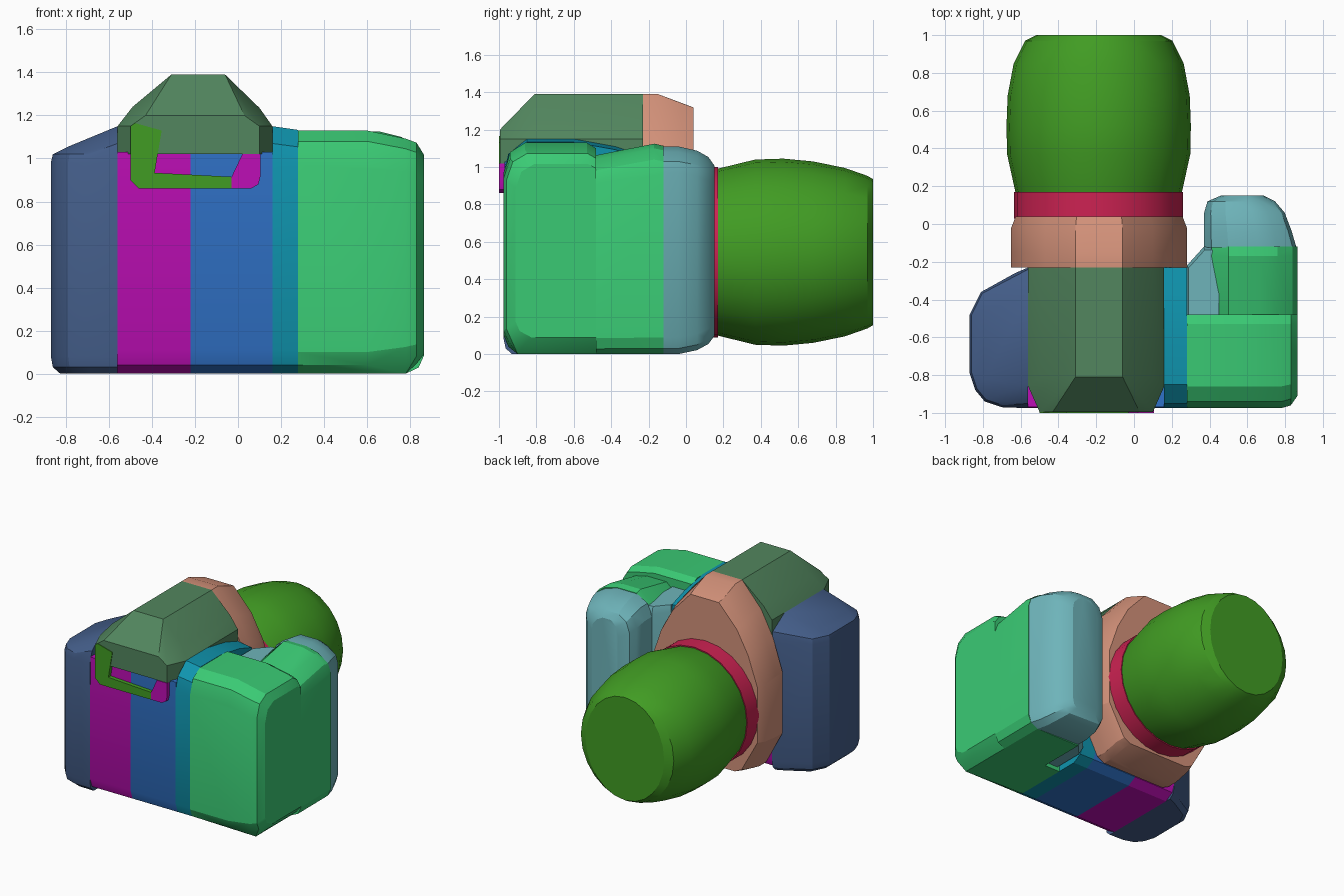
import bpy, bmesh, math

cube = bpy.data.objects.get("Cube")
if cube:
    bpy.data.objects.remove(cube, do_unlink=True)


def colour(name, r, g, b):
    lin = [((c / 255 + 0.055) / 1.055) ** 2.4 if c > 10 else c / 255 / 12.92 for c in (r, g, b)]
    m = bpy.data.materials.new(name)
    m.use_nodes = True
    m.diffuse_color = (*lin, 1)
    m.node_tree.nodes["Principled BSDF"].inputs["Base Color"].default_value = (*lin, 1)
    return m


SLATE = colour("slate blue", 68, 94, 138)
MAGENTA = colour("magenta", 190, 14, 182)
BLUE = colour("blue", 48, 114, 200)
TEAL = colour("teal", 15, 148, 174)
MINT = colour("mint green", 58, 202, 116)
CADET = colour("grey teal", 110, 180, 186)
FOREST = colour("muted green", 82, 134, 94)
SALMON = colour("salmon", 212, 146, 122)
RED = colour("crimson", 204, 34, 82)
LEAF = colour("leaf green", 65, 156, 35)


def hull(name, mat, axis, sections, extra=()):
    """Convex solid through outlines placed along an axis, plus loose points."""
    place = {"x": lambda p, u, v: (p, u, v),
             "y": lambda p, u, v: (u, p, v),
             "z": lambda p, u, v: (u, v, p)}[axis]
    bm = bmesh.new()
    for pos, outline in sections:
        for u, v in outline:
            bm.verts.new(place(pos, u, v))
    for p in extra:
        bm.verts.new(p)
    bmesh.ops.convex_hull(bm, input=bm.verts[:])
    bmesh.ops.delete(bm, geom=[v for v in bm.verts if not v.link_faces], context="VERTS")
    bmesh.ops.dissolve_limit(bm, angle_limit=math.radians(0.5), verts=bm.verts[:], edges=bm.edges[:])
    bmesh.ops.recalc_face_normals(bm, faces=bm.faces[:])
    me = bpy.data.meshes.new(name)
    bm.to_mesh(me)
    bm.free()
    me.materials.append(mat)
    ob = bpy.data.objects.new(name, me)
    bpy.context.collection.objects.link(ob)
    bpy.ops.object.select_all(action="DESELECT")
    ob.select_set(True)
    bpy.context.view_layer.objects.active = ob
    bpy.ops.object.shade_smooth_by_angle(angle=math.radians(22))
    return ob


def scaled(outline, cu, cv, su, sv):
    return [(cu + (u - cu) * su, cv + (v - cv) * sv) for u, v in outline]


def ellipse(cu, cv, ru, rv, n=24):
    return [(cu + ru * math.cos(2 * math.pi * i / n), cv + rv * math.sin(2 * math.pi * i / n))
            for i in range(n)]


# Central body slabs
slab = [(-0.975, 0.11), (-0.95, 0.04), (-0.88, 0), (-0.32, 0), (-0.25, 0.04),
        (-0.23, 0.1), (-0.23, 1.03), (-0.97, 1.03)]
hull("body_magenta", MAGENTA, "x", [(-0.56, slab), (-0.22, slab)])
hull("body_blue", BLUE, "x", [(-0.22, slab), (0.16, slab)])
tall = slab[:6] + [(-0.23, 1.06), (-0.38, 1.11), (-0.6, 1.15), (-0.85, 1.15), (-0.95, 1.07), (-0.975, 0.97)]
hull("body_teal", TEAL, "x", [(0.16, tall), (0.28, scaled(tall, -0.6, 0, 1, 0.985))])

# Rounded side block with a roof sloping outward
side = [(-0.56, -0.23), (-0.63, -0.26), (-0.81, -0.36), (-0.87, -0.48), (-0.87, -0.79),
        (-0.84, -0.88), (-0.79, -0.94), (-0.70, -0.97), (-0.56, -0.975)]
low = scaled(side, -0.56, -0.6, 0.86, 0.88)
mid = scaled(side, -0.56, -0.6, 0.97, 0.97)
hull("side_block", SLATE, "z", [(0, low), (0.03, mid), (0.08, side), (0.98, side), (1.02, mid)],
     [(-0.56, -0.95, 1.07), (-0.56, -0.85, 1.15), (-0.56, -0.38, 1.15), (-0.56, -0.24, 1.06),
      (-0.79, -0.82, 1.055), (-0.79, -0.46, 1.055)])

# Grip: rear block, front block, nose and inner link
rear = [(-0.975, 0.1), (-0.95, 0.04), (-0.88, 0.0), (-0.48, 0.0), (-0.48, 1.10),
        (-0.53, 1.13), (-0.86, 1.13), (-0.94, 1.08), (-0.975, 0.97)]
hull("grip_rear", MINT, "x", [
    (0.28, rear), (0.6, rear),
    (0.78, scaled(rear, -0.48, 0.5, 1, 0.94)),
    (0.83, scaled(rear, -0.48, 0.5, 0.97, 0.91)),
    (0.865, scaled(rear, -0.48, 0.5, 0.87, 0.82))] + [(0.78, [(-0.9, 0.0), (-0.48, 0.0)])])
grip = [(0.41, 0.0), (0.78, 0.0), (0.84, 0.03), (0.865, 0.09), (0.865, 0.97), (0.84, 1.04),
        (0.76, 1.10), (0.66, 1.125), (0.5, 1.125), (0.41, 1.04)]
hull("grip_front", MINT, "y", [(-0.48, scaled(grip, 0.5, 0, 1, 0.945)), (-0.17, grip),
                               (-0.12, scaled(grip, 0.5, 0, 1, 0.99))])
nose = [(0.37, 0.07), (0.41, 0.01), (0.78, 0.0), (0.84, 0.03), (0.86, 0.09), (0.86, 0.97),
        (0.84, 1.03), (0.76, 1.08), (0.66, 1.11), (0.5, 1.11), (0.41, 1.06), (0.37, 0.97)]
hull("grip_nose", CADET, "y", [
    (-0.125, nose), (-0.04, scaled(nose, 0.37, 0.54, 0.95, 1)),
    (0.06, scaled(nose, 0.38, 0.54, 0.87, 0.96)),
    (0.12, scaled(nose, 0.44, 0.54, 0.73, 0.9)),
    (0.152, scaled(nose, 0.54, 0.54, 0.45, 0.82))])
link = [(0.28, -0.48), (0.28, -0.22), (0.37, -0.12), (0.45, -0.12), (0.45, -0.48)]
hull("grip_link", CADET, "z", [(0.03, scaled(link, 0.45, -0.48, 0.9, 0.9)), (0.08, link),
                               (0.99, link), (1.04, scaled(link, 0.45, -0.48, 0.95, 0.95))])

# Viewfinder hump, tapered at the -y end
hump = [(-0.56, 1.02), (-0.56, 1.15), (-0.49, 1.24), (-0.31, 1.39), (-0.06, 1.39),
        (0.10, 1.235), (0.16, 1.15), (0.16, 1.02)]
hull("viewfinder_hump", FOREST, "y", [
    (-0.23, hump), (-0.81, hump[2:6]), (-0.86, hump[:2] + hump[6:]),
    (-0.995, [(-0.5, 1.02), (-0.5, 1.15), (-0.43, 1.2), (0.03, 1.2), (0.1, 1.15), (0.1, 1.02)])])

# Eyepiece bracket
hull("eyepiece_upright", LEAF, "y", [(y, [(-0.5, 0.9), (-0.46, 0.86), (-0.40, 0.86), (-0.355, 1.13),
                                          (-0.48, 1.165), (-0.5, 1.15)]) for y in (-1.0, -0.93)])
hull("eyepiece_bar", LEAF, "y", [(y, [(-0.46, 0.86), (-0.03, 0.86), (-0.03, 0.915), (-0.42, 0.935),
                                      (-0.49, 0.91)]) for y in (-1.0, -0.93)])
hull("eyepiece_end", MAGENTA, "y", [(y, [(-0.03, 0.86), (0.06, 0.86), (0.095, 0.88), (0.105, 0.92),
                                         (0.105, 1.02), (0.02, 1.02), (-0.03, 0.915)])
                                    for y in (-1.0, -0.93)])

# Lens mount plate
mount = [(-0.31, 1.39), (-0.06, 1.39), (0.10, 1.21), (0.20, 1.02), (0.28, 0.78), (0.28, 0.32),
         (0.14, 0.06), (0.08, 0.03), (-0.45, 0.03), (-0.51, 0.06), (-0.65, 0.32), (-0.65, 0.78),
         (-0.57, 1.02), (-0.47, 1.21)]
hull("lens_mount", SALMON, "y", [(-0.23, mount), (-0.15, mount), (-0.02, scaled(mount, -0.185, 0.55, 1, 0.94)),
                                 (0.04, scaled(mount, -0.185, 0.55, 0.95, 0.915))])

# Lens ring and barrel
CX, CZ = -0.187, 0.545
hull("lens_ring", RED, "y", [(y, ellipse(CX, CZ, 0.447, 0.455)) for y in (0.03, 0.17)])
hull("lens_barrel", LEAF, "y", [(y, ellipse(CX, CZ, rx, rz)) for y, rx, rz in (
    (0.165, 0.44, 0.445), (0.37, 0.485, 0.495), (0.52, 0.488, 0.5), (0.68, 0.482, 0.485),
    (0.85, 0.45, 0.45), (0.97, 0.39, 0.408), (1.0, 0.33, 0.39))])
